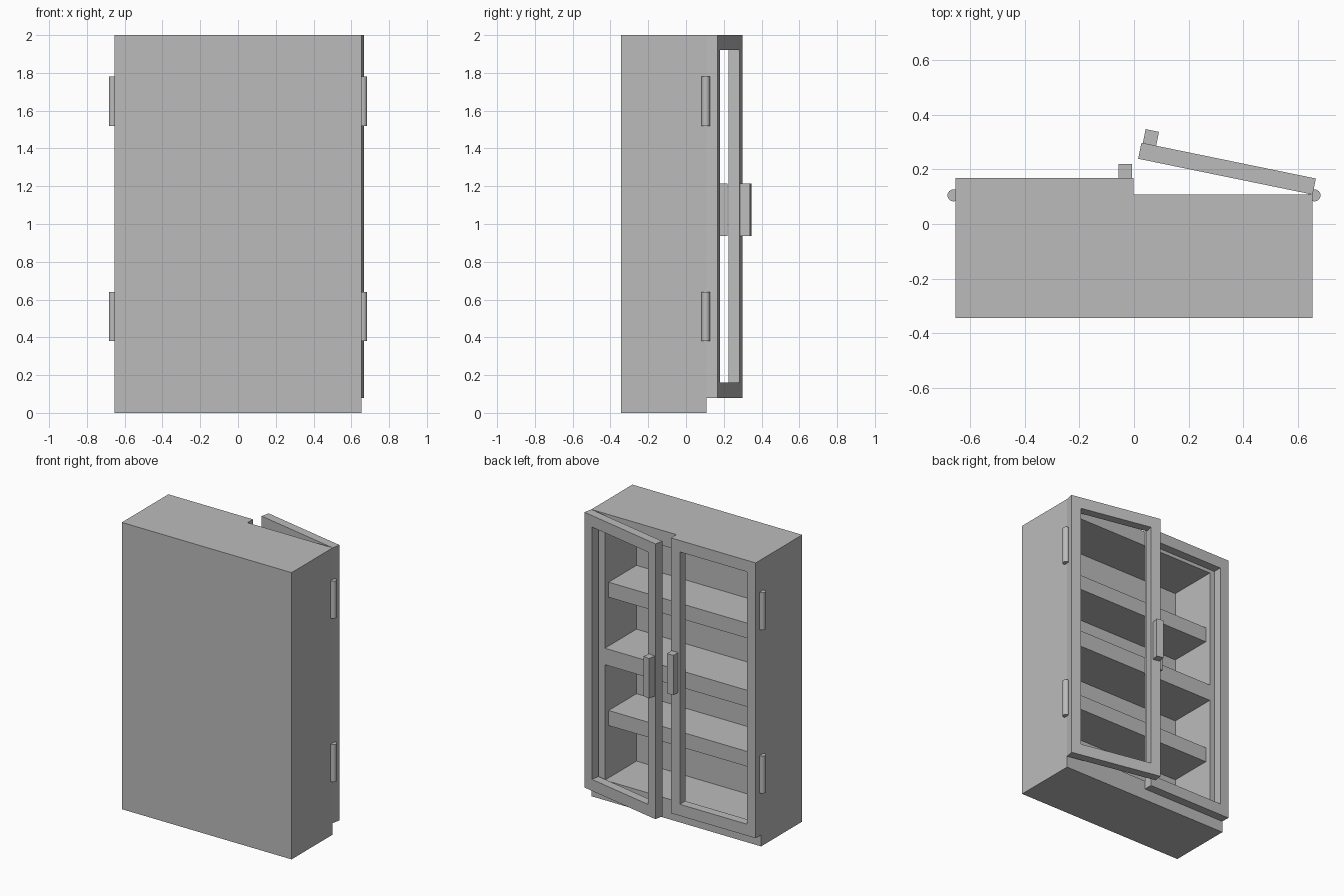
import bpy, bmesh
from math import radians
from mathutils import Matrix, Vector

cube = bpy.data.objects.get("Cube")
if cube:
    bpy.data.objects.remove(cube, do_unlink=True)

grey = bpy.data.materials.new("plain grey")
grey.use_nodes = True
colour = (0.5, 0.5, 0.5, 1)
grey.diffuse_color = colour
grey.node_tree.nodes["Principled BSDF"].inputs["Base Color"].default_value = colour


def finish(name, bm, matrix):
    bm.transform(matrix)
    mesh = bpy.data.meshes.new(name)
    bm.to_mesh(mesh)
    bm.free()
    mesh.materials.append(grey)
    obj = bpy.data.objects.new(name, mesh)
    bpy.context.collection.objects.link(obj)
    return obj


def box(name, x, y, z, matrix=Matrix()):
    """Box from its (low, high) range on each axis."""
    lo, hi = (Vector(c) for c in zip(x, y, z))
    bm = bmesh.new()
    bmesh.ops.create_cube(bm, size=1)
    place = Matrix.Translation((lo + hi) / 2) @ Matrix.Diagonal((*(hi - lo), 1))
    return finish(name, bm, matrix @ place)


W, H = 0.655, 2.0            # half width, height
BACK, FACE = -0.345, 0.108   # depth of the carcass
T = 0.105                    # board thickness
PLINTH = 0.08
inner = (-W + T, W - T)
depth = (BACK + T, FACE)

# Carcass
box("side_panel_right", (-W, -W + T), (BACK, FACE), (0, H))
box("side_panel_left", (W - T, W), (BACK, FACE), (0, H))
box("closed_panel", inner, (BACK, BACK + T), (0, H))
box("top_panel", inner, depth, (H - T, H))
box("bottom_panel", inner, depth, (0, 0.14))
box("middle_board", inner, depth, (0.945, 1.06))
for name, top in (("lower_shelf", 0.61), ("upper_shelf", 1.505)):
    box(name, inner, (BACK + T, 0.067), (top - T, top))


def door(side, matrix):
    """Open frame whose hinge edge is at x = 0, reaching towards -x."""
    width, thick, stile, rail = 0.653, 0.06, 0.068, 0.08
    y = (0, thick)
    box(f"door_{side}_hinge_stile", (-stile, 0), y, (PLINTH, H), matrix)
    box(f"door_{side}_free_stile", (-width, stile - width), y, (PLINTH, H), matrix)
    span = (stile - width, -stile)
    box(f"door_{side}_top_rail", span, y, (H - rail, H), matrix)
    box(f"door_{side}_bottom_rail", span, y, (PLINTH, PLINTH + rail), matrix)
    box(f"door_{side}_handle", (0.005 - width, 0.055 - width),
        (thick, thick + 0.052), (0.937, 1.215), matrix)


# Doors: one ajar, one shut and mirrored
door("left", Matrix.Translation((W, FACE, 0)) @ Matrix.Rotation(radians(-11.6), 4, "Z"))
shut = Matrix.Translation((-W, FACE, 0)) @ Matrix.Diagonal((-1, 1, 1, 1))
before = set(bpy.data.objects)
door("right", shut)
for obj in set(bpy.data.objects) - before:
    obj.data.flip_normals()

# Hinge barrels
for side, sx in (("left", 1), ("right", -1)):
    for level, z in (("lower", 0.51), ("upper", 1.65)):
        bm = bmesh.new()
        bmesh.ops.create_cone(bm, cap_ends=True, segments=24, radius1=0.022,
                              radius2=0.022, depth=0.26)
        hinge = finish(f"hinge_{side}_{level}", bm,
                       Matrix.Translation((sx * 0.662, 0.105, z)))
        bpy.ops.object.select_all(action="DESELECT")
        hinge.select_set(True)
        bpy.context.view_layer.objects.active = hinge
        bpy.ops.object.shade_smooth_by_angle()
